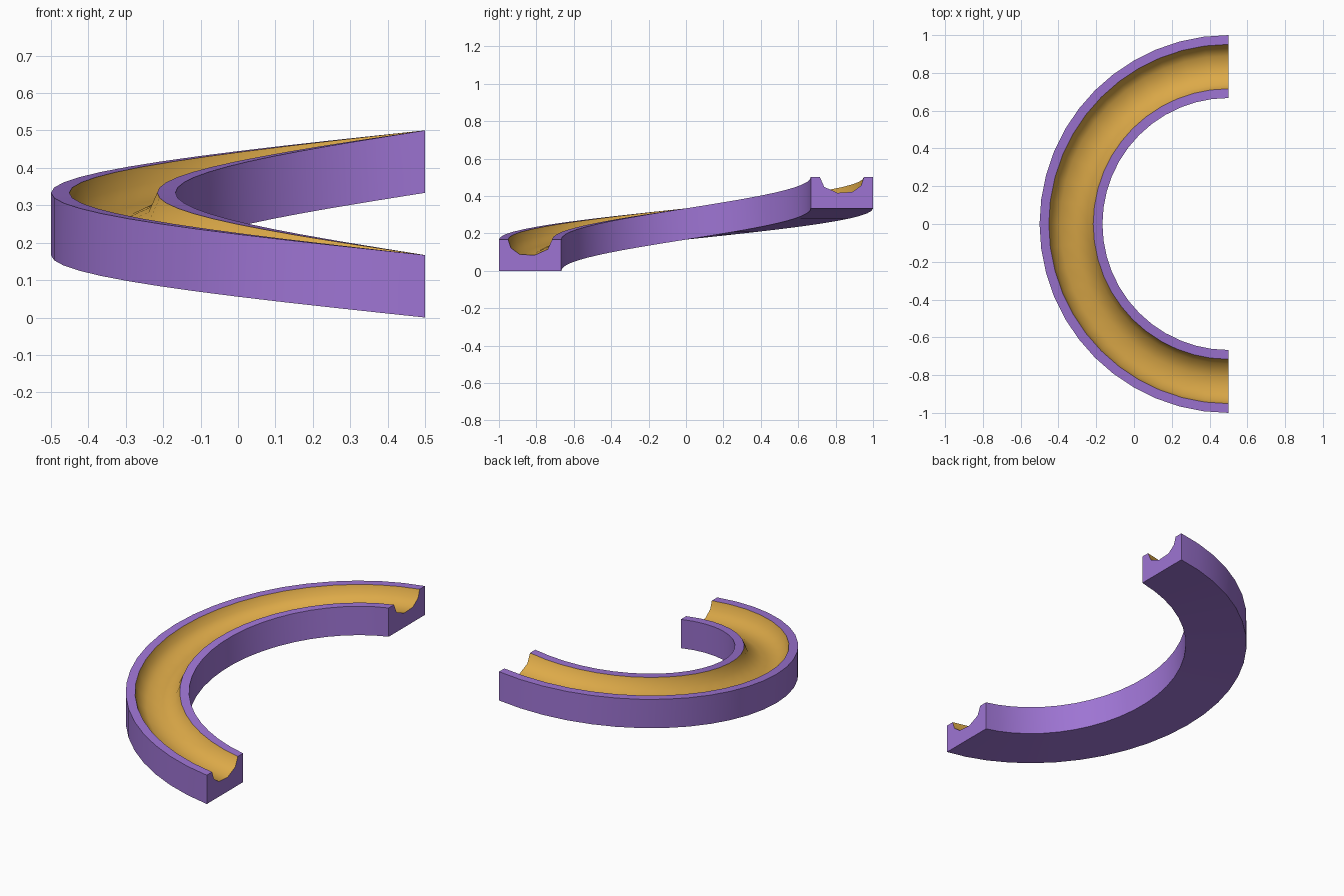
import bpy, bmesh, math

if "Cube" in bpy.data.objects:
    bpy.data.objects.remove(bpy.data.objects["Cube"])

SEGMENTS = 24      # steps along the half turn
RISE = 1 / 3       # climb over the half turn
CENTRE_X = 0.5

# Cross-section: (radius, height), going round from the inner bottom corner
PROFILE = [(0.667, 0), (0.667, 0.167), (0.716, 0.167),
           (0.739, 0.115), (0.81, 0.083), (0.89, 0.088), (0.936, 0.122),
           (0.951, 0.167), (1.0, 0.167), (1.0, 0)]
GROOVE_EDGES = range(2, 7)   # profile edges that form the channel


def flat(name, rgb):
    mat = bpy.data.materials.new(name)
    mat.diffuse_color = (*rgb, 1)
    mat.use_nodes = True
    mat.node_tree.nodes["Principled BSDF"].inputs["Base Color"].default_value = mat.diffuse_color
    return mat


mesh = bpy.data.meshes.new("curved_ramp_track")
track = bpy.data.objects.new("curved_ramp_track", mesh)
bpy.context.collection.objects.link(track)
mesh.materials.append(flat("purple", (0.34, 0.175, 0.65)))
mesh.materials.append(flat("gold", (0.72, 0.40, 0.065)))

# Sweep the section along a rising half circle, front end to back end
bm = bmesh.new()
rings = []
for i in range(SEGMENTS + 1):
    t = i / SEGMENTS
    a = math.pi * (1.5 - t)
    rings.append([bm.verts.new((CENTRE_X + r * math.cos(a), r * math.sin(a), z + RISE * t))
                  for r, z in PROFILE])

n = len(PROFILE)
for r0, r1 in zip(rings, rings[1:]):
    for j in range(n):
        k = (j + 1) % n
        face = bm.faces.new((r0[j], r0[k], r1[k], r1[j]))
        face.material_index = 1 if j in GROOVE_EDGES else 0

# Flat end caps
bm.faces.new(rings[0])
bm.faces.new(rings[-1][::-1])
bmesh.ops.recalc_face_normals(bm, faces=bm.faces)
bm.to_mesh(mesh)
bm.free()

# Smooth curves, crisp rims
bpy.context.view_layer.objects.active = track
track.select_set(True)
bpy.ops.object.shade_smooth_by_angle(angle=math.radians(48))
